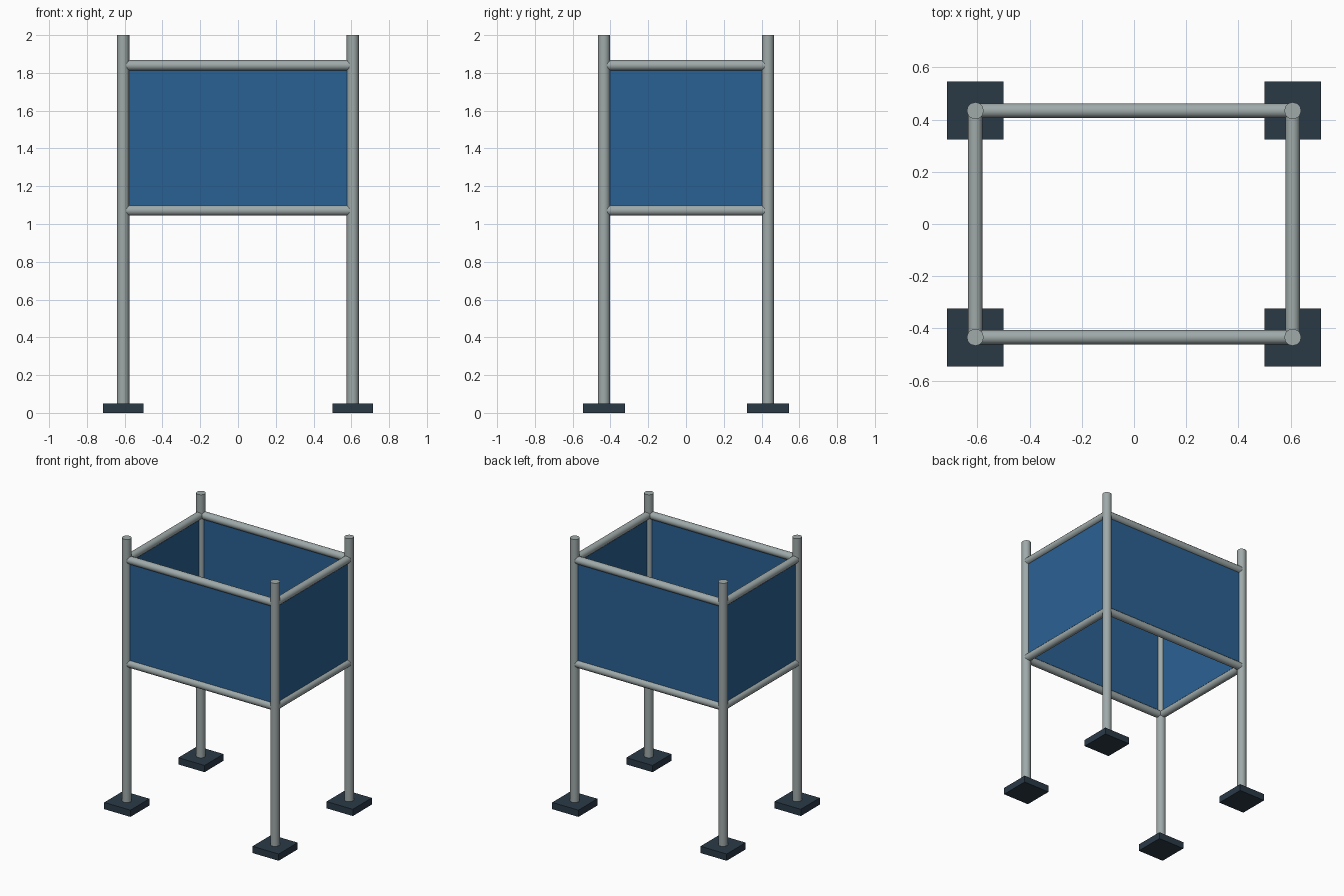
import bpy
import math
from mathutils import Vector

cube = bpy.data.objects.get("Cube")
if cube:
    bpy.data.objects.remove(cube, do_unlink=True)


def material(name, srgb):
    color = [(c / 255) ** 2.2 for c in srgb] + [1]
    mat = bpy.data.materials.new(name)
    mat.use_nodes = True
    mat.diffuse_color = color
    mat.node_tree.nodes["Principled BSDF"].inputs["Base Color"].default_value = color
    return mat


steel = material("grey steel", (158, 168, 168))
blue = material("blue panel", (46, 97, 146))
slate = material("dark slate", (46, 60, 72))

PX, PY = 0.608, 0.434      # post centres
POST_R, RAIL_R = 0.0325, 0.028
LOW, HIGH = 1.072, 1.84    # rail heights
FOOT_H = 0.05


def box(name, center, size, mat):
    bpy.ops.mesh.primitive_cube_add(size=1, location=center)
    obj = bpy.context.object
    obj.name = name
    obj.scale = size
    bpy.ops.object.transform_apply(location=False, rotation=False, scale=True)
    obj.data.materials.append(mat)


def tube(name, start, end, radius, mat):
    a, b = Vector(start), Vector(end)
    bpy.ops.mesh.primitive_cylinder_add(
        vertices=12, radius=radius, depth=(b - a).length, location=(a + b) / 2)
    obj = bpy.context.object
    obj.name = name
    obj.rotation_euler = (b - a).to_track_quat("Z", "Y").to_euler()
    obj.data.materials.append(mat)
    bpy.ops.object.shade_smooth_by_angle(angle=math.radians(40))


# Corner posts on square feet
for sx, side in ((-1, "right"), (1, "left")):
    for sy, end in ((-1, "front"), (1, "back")):
        x, y = sx * PX, sy * PY
        box(f"{end}_{side}_foot", (x, y, FOOT_H / 2), (0.215, 0.222, FOOT_H), slate)
        tube(f"{end}_{side}_post", (x, y, FOOT_H / 2), (x, y, 2), POST_R, steel)

# Rails between the posts
for z, level in ((LOW, "lower"), (HIGH, "upper")):
    for s, end, side in ((-1, "front", "right"), (1, "back", "left")):
        tube(f"{end}_{level}_rail", (-PX, s * PY, z), (PX, s * PY, z), RAIL_R, steel)
        tube(f"{side}_{level}_rail", (s * PX, -PY, z), (s * PX, PY, z), RAIL_R, steel)

# Thin panels filling the four frames
mid, height, thick = (LOW + HIGH) / 2, HIGH - LOW, 0.012
for s, end, side in ((-1, "front", "right"), (1, "back", "left")):
    box(f"{end}_panel", (0, s * PY, mid), (2 * PX - POST_R, thick, height), blue)
    box(f"{side}_panel", (s * PX, 0, mid), (thick, 2 * PY - POST_R, height), blue)
